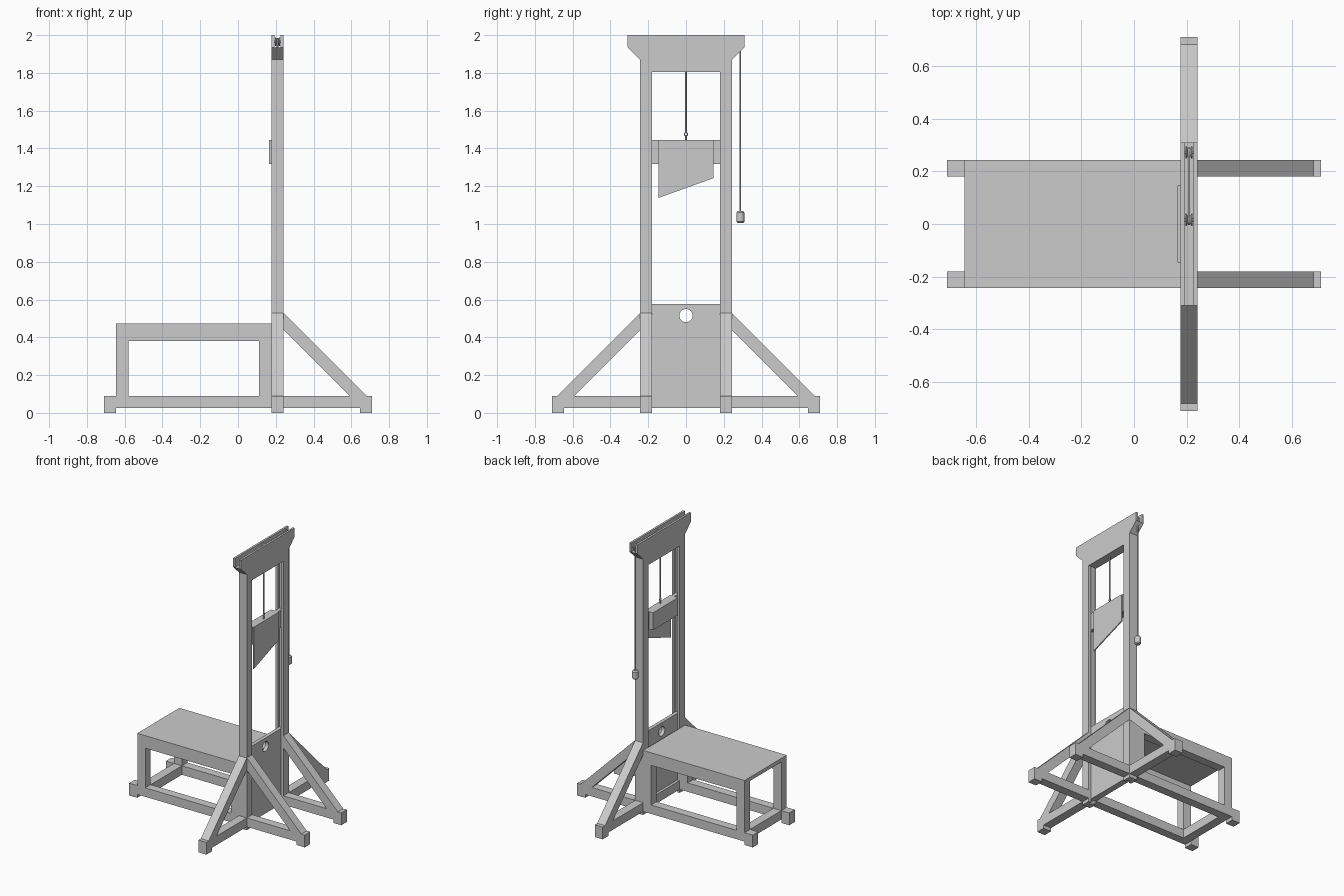
import bpy, bmesh, math

if "Cube" in bpy.data.objects:
    bpy.data.objects.remove(bpy.data.objects["Cube"])

X0, X1 = 0.177, 0.241        # thickness of the upright frame
XC = (X0 + X1) / 2
YI, YO = 0.18, 0.243         # inner and outer side of posts and rails
END = 0.71                   # reach of the ground rails


def finish(name, bm, smooth=False):
    bmesh.ops.recalc_face_normals(bm, faces=bm.faces[:])
    me = bpy.data.meshes.new(name)
    bm.to_mesh(me)
    bm.free()
    ob = bpy.data.objects.new(name, me)
    bpy.context.collection.objects.link(ob)
    if smooth:
        bpy.ops.object.select_all(action='DESELECT')
        bpy.context.view_layer.objects.active = ob
        ob.select_set(True)
        bpy.ops.object.shade_smooth_by_angle(angle=math.radians(35))
    return ob


def prism(name, pts, axis, a, b):
    """Extrude a 2D profile along an axis from a to b."""
    place = {'x': lambda p, t: (t, p[0], p[1]),
             'y': lambda p, t: (p[0], t, p[1]),
             'z': lambda p, t: (p[0], p[1], t)}[axis]
    bm = bmesh.new()
    lo = [bm.verts.new(place(p, a)) for p in pts]
    hi = [bm.verts.new(place(p, b)) for p in pts]
    n = len(pts)
    bm.faces.new(lo)
    bm.faces.new(hi[::-1])
    for i in range(n):
        bm.faces.new((lo[i], lo[(i + 1) % n], hi[(i + 1) % n], hi[i]))
    return finish(name, bm)


def box(name, x0, x1, y0, y1, z0, z1):
    return prism(name, [(x0, y0), (x1, y0), (x1, y1), (x0, y1)], 'z', z0, z1)


def lathe(name, prof, centre, axis, n=24):
    """Revolve (radius, offset) pairs around the x or z axis, capped ends."""
    bm = bmesh.new()
    rings = []
    for r, h in prof:
        ring = []
        for i in range(n):
            a = 2 * math.pi * i / n
            c, s = r * math.cos(a), r * math.sin(a)
            v = (h, c, s) if axis == 'x' else (c, s, h)
            ring.append(bm.verts.new([p + q for p, q in zip(centre, v)]))
        rings.append(ring)
    for p, q in zip(rings, rings[1:]):
        for i in range(n):
            bm.faces.new((p[i], p[(i + 1) % n], q[(i + 1) % n], q[i]))
    bm.faces.new(rings[0])
    bm.faces.new(rings[-1])
    return finish(name, bm, True)


RAIL = [(0.645, 0.025), (0.645, 0), (END, 0), (END, 0.09)]   # rail end with foot
BRACE = [(X1, 0.53), (0.682, 0.09), (0.592, 0.09), (X1, 0.44)]
G0, G1 = 0.196, 0.222        # guide groove in the posts

for s, side in ((-1, "left"), (1, "right")):
    ya, yb = s * YI, s * YO
    # grooved post
    prism(side + "_post", [(X0, ya), (G0, ya), (G0, s * 0.2), (G1, s * 0.2), (G1, ya),
                           (X1, ya), (X1, yb), (X0, yb)], 'z', 0, 1.87)
    # long ground rail with feet, in front of and behind the post
    prism(side + "_front_rail", [(X1, 0.09), (X1, 0.025)] + RAIL, 'y', ya, yb)
    prism(side + "_bench_rail", [(X0, 0.09), (X0, 0.025)] + [(-u, z) for u, z in RAIL],
          'y', ya, yb)
    # sideways ground rail with foot
    prism(side + "_side_rail", [(s * YO, 0.09), (s * YO, 0.025)]
          + [(s * u, z) for u, z in RAIL], 'x', X0, X1)
    # diagonal braces
    prism(side + "_front_brace", BRACE, 'y', ya, yb)
    prism(side + "_side_brace", [(s * u, z) for u, z in BRACE], 'x', X0, X1)
    # bench side: apron with two legs as one arch
    prism(side + "_bench_frame", [(-0.645, 0.09), (-0.645, 0.445), (X0, 0.445), (X0, 0.09),
                                  (0.112, 0.09), (0.112, 0.38), (-0.58, 0.38), (-0.58, 0.09)],
          'y', ya, yb)

# bench top and ground cross rails
box("bench_top", -0.645, X0, -YO, YO, 0.445, 0.472)
box("bench_cross_rail", -0.645, -0.58, -YI, YI, 0.025, 0.09)
box("post_cross_rail", X0, G0, -YI, YI, 0.025, 0.09)

# neck board with round hole
board = box("neck_board", G0, G1, -0.2, 0.2, 0.025, 0.577)
cutter = lathe("hole_cutter", [(0.035, -0.1), (0.035, 0.1)], (XC, 0, 0.515), 'x', 32)
cutter.hide_render = True
cutter.hide_set(True)
mod = board.modifiers.new("hole", 'BOOLEAN')
mod.operation = 'DIFFERENCE'
mod.object = cutter

# top beam: lower body plus two cheeks leaving a pulley channel
FLOOR = 1.935
half = [(0.31, FLOOR), (YO, 1.87), (YI, 1.87), (YI, 1.805)]
prism("top_beam", half + [(-y, z) for y, z in half[::-1]], 'x', X0, X1)
box("beam_back_cheek", X0, 0.192, -0.31, 0.31, FLOOR, 2.0)
box("beam_front_cheek", 0.226, X1, -0.31, 0.31, FLOOR, 2.0)

# pulleys with axles
R, ZP = 0.016, 1.965
PY = (R, 0.288 - R)
for i, y in enumerate(PY):
    lathe("pulley_%d" % (i + 1), [(0.006, -0.018), (0.006, -0.013), (0.023, -0.013),
                                  (0.023, -0.009), (0.012, -0.003), (0.012, 0.003),
                                  (0.023, 0.009), (0.023, 0.013), (0.006, 0.013),
                                  (0.006, 0.018)], (XC, y, ZP), 'x')

# rope over both pulleys
path = [(0, 1.485)]
path += [(PY[0] + R * math.cos(a), ZP + R * math.sin(a))
         for a in [math.pi - k * math.pi / 12 for k in range(7)]]
path += [(PY[1] + R * math.cos(a), ZP + R * math.sin(a))
         for a in [math.pi / 2 - k * math.pi / 12 for k in range(7)]]
path += [(0.288, 1.06)]
cu = bpy.data.curves.new("rope", 'CURVE')
cu.dimensions = '3D'
cu.bevel_depth = 0.0045
cu.bevel_resolution = 2
cu.use_fill_caps = True
sp = cu.splines.new('POLY')
sp.points.add(len(path) - 1)
for p, (y, z) in zip(sp.points, path):
    p.co = (XC, y, z, 1)
bpy.context.collection.objects.link(bpy.data.objects.new("rope", cu))

# rope handle
lathe("rope_handle", [(0.014, 1.005), (0.021, 1.012), (0.021, 1.06), (0.014, 1.069)],
      (XC, 0.288, 0), 'z')

# blade carrier with tongues, slanted blade, eye ring
box("blade_carrier", 0.165, G1, -0.146, 0.146, 1.317, 1.445)
for s, side in ((-1, "left"), (1, "right")):
    box(side + "_carrier_tongue", G0, G1, s * 0.146, s * 0.198, 1.317, 1.445)
prism("blade", [(-0.146, 1.445), (0.146, 1.445), (0.146, 1.243), (-0.146, 1.138)],
      'x', G1, G1 + 0.008)
lathe("eye_shank", [(0.004, 1.44), (0.004, 1.468)], (XC, 0, 0), 'z', 12)
bpy.ops.mesh.primitive_torus_add(location=(XC, 0, 1.476), rotation=(0, math.pi / 2, 0),
                                 major_radius=0.0085, minor_radius=0.003,
                                 major_segments=20, minor_segments=8)
bpy.context.object.name = "eye_ring"
bpy.ops.object.shade_smooth()
